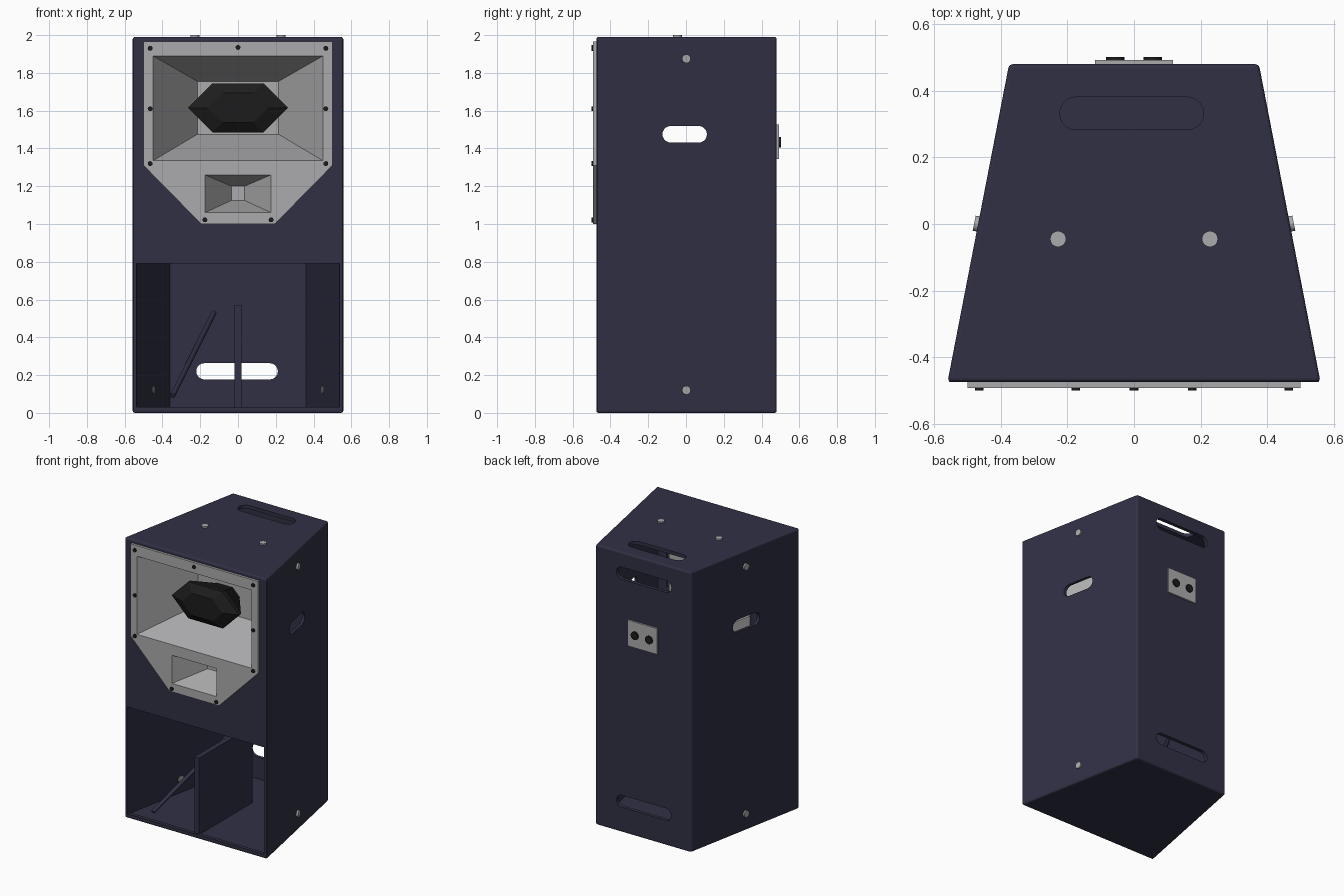
import bpy, bmesh, math
from mathutils import Vector

cube = bpy.data.objects.get("Cube")
if cube:
    bpy.data.objects.remove(cube, do_unlink=True)


def material(name, rgb):
    m = bpy.data.materials.new(name)
    m.use_nodes = True
    m.diffuse_color = (*rgb, 1)
    m.node_tree.nodes["Principled BSDF"].inputs["Base Color"].default_value = (*rgb, 1)
    return m


NAVY = material("navy_paint", (0.03, 0.03, 0.06))
GREY = material("grey_metal", (0.41, 0.41, 0.42))
BLACK = material("black_plastic", (0.012, 0.012, 0.012))


def loft(name, rings, mat=None):
    """Closed solid skinned through rings with equal point counts."""
    bm = bmesh.new()
    loops = [[bm.verts.new(p) for p in ring] for ring in rings]
    n = len(loops[0])
    for a, b in zip(loops, loops[1:]):
        for i in range(n):
            j = (i + 1) % n
            bm.faces.new((a[i], a[j], b[j], b[i]))
    bm.faces.new(loops[0])
    bm.faces.new(loops[-1])
    bmesh.ops.recalc_face_normals(bm, faces=bm.faces)
    mesh = bpy.data.meshes.new(name)
    bm.to_mesh(mesh)
    bm.free()
    obj = bpy.data.objects.new(name, mesh)
    bpy.context.collection.objects.link(obj)
    if mat:
        mesh.materials.append(mat)
    return obj


def prism(name, pts, axis, lo, hi, mat=None):
    place = {"x": lambda a, b, d: (d, a, b),
             "y": lambda a, b, d: (a, d, b),
             "z": lambda a, b, d: (a, b, d)}[axis]
    return loft(name, [[place(a, b, d) for a, b in pts] for d in (lo, hi)], mat)


def rect(x0, x1, z0, z1):
    return [(x0, z0), (x1, z0), (x1, z1), (x0, z1)]


def slot(cx, cy, half_len, r, steps=10):
    pts = []
    for side, start in ((1, -math.pi / 2), (-1, math.pi / 2)):
        for i in range(steps + 1):
            a = start + math.pi * i / steps
            pts.append((cx + side * (half_len - r) + r * math.cos(a), cy + r * math.sin(a)))
    return pts


def cylinder(name, start, end, r, mat, sides=20):
    start, end = Vector(start), Vector(end)
    bpy.ops.mesh.primitive_cylinder_add(vertices=sides, radius=r, depth=(end - start).length,
                                        location=(start + end) / 2)
    obj = bpy.context.object
    obj.name = name
    obj.rotation_euler = (end - start).to_track_quat("Z", "Y").to_euler()
    obj.data.materials.append(mat)
    bpy.ops.object.shade_smooth_by_angle()
    return obj


def apply(obj, kind, **settings):
    bpy.context.view_layer.objects.active = obj
    mod = obj.modifiers.new(kind, kind)
    for key, value in settings.items():
        setattr(mod, key, value)
    bpy.ops.object.modifier_apply(modifier=mod.name)


def combine(obj, other, operation="DIFFERENCE"):
    apply(obj, "BOOLEAN", object=other, operation=operation, solver="EXACT")
    bpy.data.objects.remove(other, do_unlink=True)


# Tapered cabinet
FRONT, BACK, TOP = -0.475, 0.48, 1.99
TAPER = (0.56 - 0.375) / (BACK - FRONT)


def half_width(y):
    return 0.56 - TAPER * (y - FRONT)


def plan(y0, y1, inset=0.0):
    a, b = half_width(y0) - inset, half_width(y1) - inset
    return [(-a, y0), (a, y0), (b, y1), (-b, y1)]


cabinet = prism("cabinet", plan(FRONT, BACK), "z", 0, TOP, NAVY)
apply(cabinet, "BEVEL", width=0.012, segments=3)
cutters = [
    prism("cavity", plan(-0.45, 0.455, 0.021), "z", 0.025, 1.965),
    prism("port", plan(-0.6, 0, 0.022), "z", 0.03, 0.79),
    prism("horn_cut", rect(-0.47, 0.47, 1.312, 1.92), "y", -0.6, -0.4),
    prism("small_horn_cut", rect(-0.188, 0.188, 1.047, 1.28), "y", -0.6, -0.4),
    prism("side_grips", slot(-0.007, 1.475, 0.118, 0.044), "x", -1, 1),
    prism("top_grip", slot(-0.007, 0.332, 0.216, 0.049), "z", 1.9, 2.1),
]
for z in (0.22, 1.84):
    cutters.append(prism("back_grip", slot(-0.005, z, 0.216, 0.043), "y", 0.4, 0.6))
for c in cutters:
    combine(cabinet, c)

# Front horn plate with two flared horns
outline = [(-0.5, 1.965), (-0.5, 1.31), (-0.195, 1.0), (0.195, 1.0), (0.5, 1.31), (0.5, 1.965)]
horn = prism("horn_plate", outline, "y", -0.492, -0.474, GREY)
horns = [((0.45, 1.335, 1.89), (0.215, 1.475, 1.755), -0.14),
         ((0.175, 1.06, 1.26), (0.035, 1.125, 1.2), -0.29)]


def horn_solid(mouth, throat, y0, y1, grow):
    return loft("horn_solid", [[(x, y, z) for x, z in rect(-w - grow, w + grow, lo - grow, hi + grow)]
                               for (w, lo, hi), y in ((mouth, y0), (throat, y1))])


for mouth, throat, depth in horns:
    combine(horn, horn_solid(mouth, throat, -0.483, depth + 0.012, 0.01), "UNION")
for mouth, throat, depth in horns:
    combine(horn, horn_solid(mouth, throat, -0.4925, depth, 0))

# Faceted plug inside the upper horn
hexagon = [(-0.265, 0), (-0.135, 0.13), (0.135, 0.13), (0.265, 0), (0.135, -0.13), (-0.135, -0.13)]
loft("horn_plug", [[(x * s, y, 1.615 + z * s) for x, z in hexagon]
                   for y, s in ((-0.405, 0.6), (-0.365, 1), (-0.345, 1), (-0.135, 0.4))], BLACK)

# Plate screws
screws = [(0, 1.935)]
for s in (-1, 1):
    screws += [(s * x, z) for x, z in ((0.465, 1.93), (0.465, 1.61), (0.465, 1.32), (0.175, 1.022))]
for x, z in screws:
    cylinder("plate_screw", (x, -0.48, z), (x, -0.5, z), 0.013, BLACK, 12)

# Rigging inserts on the sides and top
for s in (-1, 1):
    normal = Vector((s, TAPER, 0)).normalized()
    for z in (0.12, 1.875):
        wall = Vector((s * half_width(0), 0, z))
        cylinder("side_insert", wall - normal * 0.026, wall + normal * 0.012, 0.023, GREY)
    cylinder("top_insert", (s * 0.228, -0.045, 1.96), (s * 0.228, -0.045, 2.0), 0.024, GREY)

# Brace panel and loose rod in the port
prism("port_brace", rect(-0.018, 0.018, 0.025, 0.57), "y", -0.465, 0.135, NAVY)
cylinder("port_rod", (-0.347, -0.46, 0.09), (-0.128, 0.25, 0.53), 0.014, NAVY, 12)

# Rear connector panel
prism("connector_plate", rect(-0.117, 0.117, 1.343, 1.527), "y", 0.475, 0.492, GREY)
for x in (-0.056, 0.056):
    cylinder("connector", (x, 0.485, 1.432), (x, 0.502, 1.432), 0.028, BLACK)
